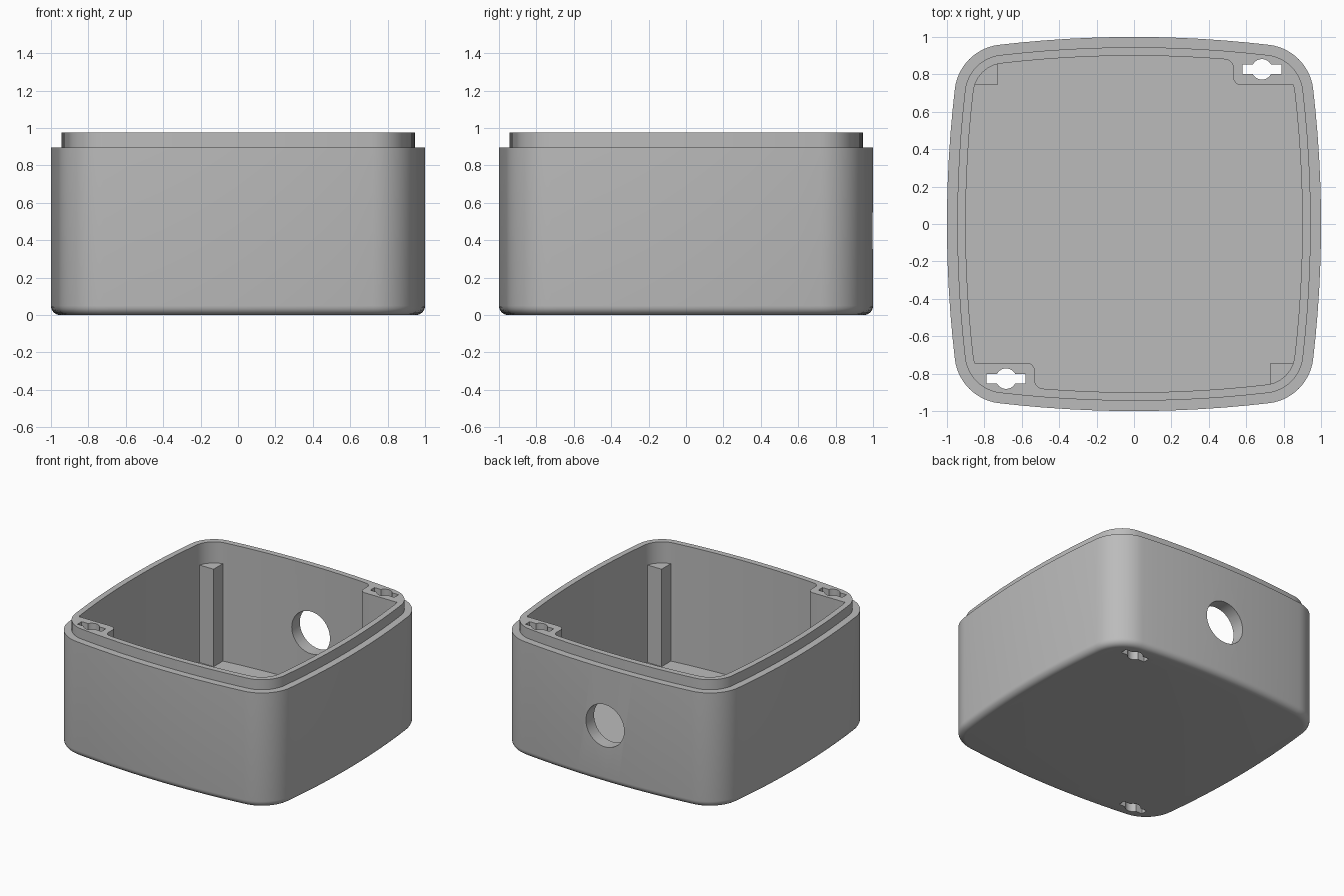
import bpy, bmesh
from math import sin, cos, pi, atan2, hypot, radians

cube = bpy.data.objects.get("Cube")
if cube:
    bpy.data.objects.remove(cube, do_unlink=True)

# Main sizes
CORNER, CORNER_R = 0.69, 0.27      # centre and radius of the rounded corners
SIDE_R = 6.2                       # radius of the bulged sides
LEDGE_Z, TOP_Z, FLOOR_Z = 0.897, 0.975, 0.05
LIP_IN, WALL, FILLET = 0.055, 0.10, 0.05

grey = bpy.data.materials.new("plain_grey")
grey.use_nodes = True
grey.diffuse_color = (0.5, 0.5, 0.5, 1)
grey.node_tree.nodes["Principled BSDF"].inputs["Base Color"].default_value = (0.5, 0.5, 0.5, 1)


def arc(cx, cy, r, a0, a1, n):
    return [(cx + r * cos(a0 + (a1 - a0) * i / n), cy + r * sin(a0 + (a1 - a0) * i / n))
            for i in range(n + 1)]


def bulged_square(inset):
    """Square outline with bulged sides and round corners, moved inward by inset."""
    half = atan2(CORNER, CORNER + SIDE_R - 1)
    quarter = arc(1 - SIDE_R, 0, SIDE_R - inset, -half, half, 12)
    quarter += arc(CORNER, CORNER, CORNER_R - inset, half, pi / 2 - half, 12)[1:-1]
    pts = []
    for _ in range(4):
        pts += quarter
        quarter = [(-y, x) for x, y in quarter]
    return pts


def loft(name, rings):
    """Closed solid through a list of (outline, height) rings."""
    bm = bmesh.new()
    loops = [[bm.verts.new((x, y, z)) for x, y in pts] for pts, z in rings]
    bm.faces.new(loops[0][::-1])
    bm.faces.new(loops[-1])
    n = len(loops[0])
    for low, high in zip(loops, loops[1:]):
        for i in range(n):
            j = (i + 1) % n
            bm.faces.new((low[i], low[j], high[j], high[i]))
    bmesh.ops.recalc_face_normals(bm, faces=bm.faces)
    mesh = bpy.data.meshes.new(name)
    bm.to_mesh(mesh)
    bm.free()
    mesh.materials.append(grey)
    obj = bpy.data.objects.new(name, mesh)
    bpy.context.collection.objects.link(obj)
    return obj


def prism(name, pts, z0, z1):
    return loft(name, [(pts, z0), (pts, z1)])


def rect(x0, y0, x1, y1):
    return [(x0, y0), (x1, y0), (x1, y1), (x0, y1)]


def subtract(target, cutter):
    cutter.hide_render = True
    mod = target.modifiers.new("cut", 'BOOLEAN')
    mod.operation, mod.solver, mod.object = 'DIFFERENCE', 'EXACT', cutter
    bpy.context.view_layer.objects.active = target
    bpy.ops.object.modifier_apply(modifier=mod.name)
    bpy.data.objects.remove(cutter, do_unlink=True)


# Outer body: rounded bottom edge, straight wall, ledge and raised lip
steps = 6
rings = [(bulged_square(FILLET * (1 - sin(t))), FILLET * (1 - cos(t)))
         for t in (pi / 2 * i / steps for i in range(steps + 1))]
rings += [(bulged_square(0), LEDGE_Z), (bulged_square(LIP_IN), LEDGE_Z),
          (bulged_square(LIP_IN), TOP_Z)]
box = loft("box_body", rings)

# Cavity cutter, notched where the screw bosses and corner posts stay solid
cavity = prism("cavity", bulged_square(WALL), FLOOR_Z, TOP_Z + 0.1)
R, BX, BY, WY = 0.045, 0.53, 0.742, 0.881
boss = [(1.2, 1.2), (BX - R, 1.2)]
boss += arc(BX - R, WY - R, R, pi / 2, 0, 6)
boss += arc(BX + R, BY + R, R, pi, 1.5 * pi, 6)
boss += [(1.2, BY)]
post = rect(-1.2, 0.742, -0.73, 1.2)
for s in (1, -1):
    subtract(cavity, prism("boss", [(s * x, s * y) for x, y in boss], -0.1, TOP_Z + 0.3))
    subtract(cavity, prism("post", [(s * x, s * y) for x, y in post], -0.1, 0.81))
subtract(box, cavity)

# Screw slots right through the two bosses
SX, SY = 0.684, 0.827
for s in (1, -1):
    x, y = s * SX, s * SY
    subtract(box, prism("slot", rect(x - 0.104, y - 0.026, x + 0.104, y + 0.026), -0.1, 1.2))
    subtract(box, prism("slot_middle", arc(x, y, 0.055, 0, 2 * pi, 24)[:-1], -0.1, 1.2))

# Round cable hole in the back wall
hole = prism("cable_hole", arc(0, 0, 0.165, 0, 2 * pi, 40)[:-1], -0.2, 0.2)
hole.location = (0, 0.98, 0.45)
hole.rotation_euler = (pi / 2, 0, 0)
bpy.context.view_layer.update()
subtract(box, hole)

# Smooth shading with sharp edges kept
bpy.ops.object.select_all(action='DESELECT')
box.select_set(True)
bpy.context.view_layer.objects.active = box
bpy.ops.object.shade_smooth_by_angle(angle=radians(30))
